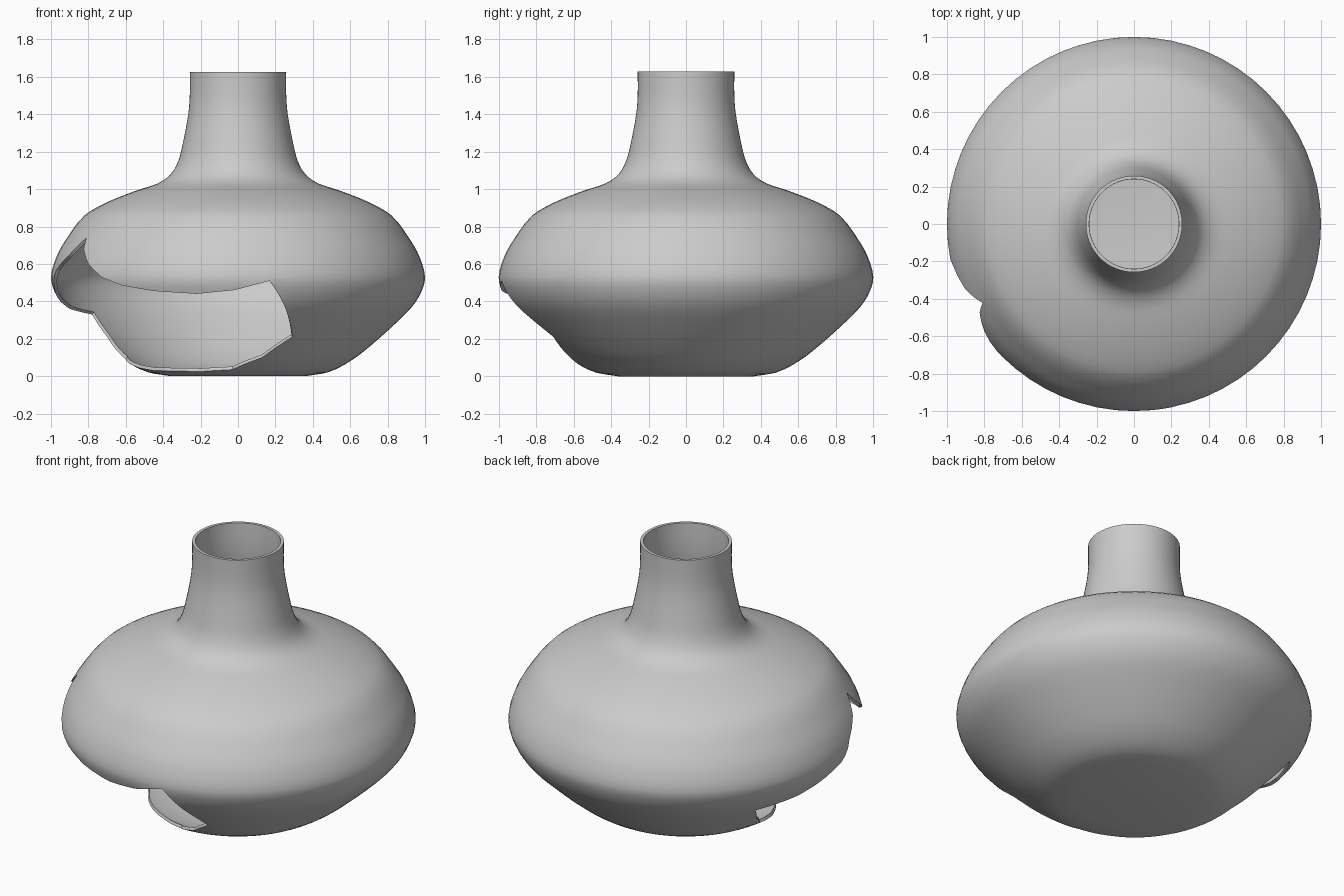
import bpy, bmesh, math

if "Cube" in bpy.data.objects:
    bpy.data.objects.remove(bpy.data.objects["Cube"])

# Outer profile (radius, height), foot to mouth
PROFILE = [(0.36, 0.0), (0.48, 0.02), (0.60, 0.08), (0.70, 0.155), (0.83, 0.27), (0.93, 0.37),
           (0.98, 0.45), (1.0, 0.53), (0.97, 0.64), (0.92, 0.73), (0.82, 0.86), (0.70, 0.93),
           (0.55, 0.99), (0.43, 1.03), (0.36, 1.08), (0.32, 1.15), (0.298, 1.23),
           (0.266, 1.40), (0.258, 1.50), (0.258, 1.627)]
SIDES = 64
START = -1.5 * math.pi

# Broken edge: (x, z, side) with side -1 in front, +1 behind
BREAK = [(-0.81, 0.74, -1), (-0.825, 0.68, -1), (-0.80, 0.60, -1), (-0.73, 0.53, -1),
         (-0.62, 0.485, -1), (-0.45, 0.455, -1), (-0.22, 0.44, -1), (-0.02, 0.46, -1),
         (0.17, 0.51, -1), (0.29, 0.21, -1), (0.13, 0.10, -1), (-0.03, 0.035, -1),
         (-0.20, 0.025, -1), (-0.45, 0.03, -1), (-0.53, 0.045, -1), (-0.60, 0.09, 1),
         (-0.70, 0.21, 1), (-0.78, 0.33, 1), (-0.90, 0.36, 1), (-0.95, 0.40, 1),
         (-0.98, 0.47, -1), (-0.97, 0.57, -1), (-0.90, 0.65, -1)]


def slope(i):
    a, b = PROFILE[max(i - 1, 0)], PROFILE[min(i + 1, len(PROFILE) - 1)]
    return (b[0] - a[0]) / (b[1] - a[1])


def radius(z):
    """Smooth radius of the body at height z."""
    i = 0
    while i < len(PROFILE) - 2 and z > PROFILE[i + 1][1]:
        i += 1
    (r0, z0), (r1, z1) = PROFILE[i], PROFILE[i + 1]
    h = z1 - z0
    t = min(max((z - z0) / h, 0), 1)
    return ((2*t**3 - 3*t**2 + 1) * r0 + (t**3 - 2*t**2 + t) * h * slope(i)
            + (3*t**2 - 2*t**3) * r1 + (t**3 - t**2) * h * slope(i + 1))


def unroll(x, z, side):
    r = radius(z)
    a = math.atan2(side * math.sqrt(max(r*r - x*x, 0)), x)
    return (a - 2 * math.pi if a > math.pi / 2 else a, z)


def inside(p, poly):
    hit = False
    for (x0, y0), (x1, y1) in zip(poly, poly[1:] + poly[:1]):
        if (y0 > p[1]) != (y1 > p[1]) and p[0] < x0 + (p[1] - y0) * (x1 - x0) / (y1 - y0):
            hit = not hit
    return hit


# Unrolled sheet: angle along x, height along y
bm = bmesh.new()
levels = []
for (_, z0), (_, z1) in zip(PROFILE, PROFILE[1:]):
    levels += [z0 + (z1 - z0) * k / 3 for k in range(3)]
levels.append(PROFILE[-1][1])
grid = [[bm.verts.new((START + 2 * math.pi * i / SIDES, z, 0)) for i in range(SIDES + 1)] for z in levels]
for lo, hi in zip(grid, grid[1:]):
    for i in range(SIDES):
        bm.faces.new((lo[i], lo[i + 1], hi[i + 1], hi[i]))

# Score the sheet along the break and remove the missing piece
poly = [unroll(*p) for p in BREAK]
for (x0, y0), (x1, y1) in zip(poly, poly[1:] + poly[:1]):
    near = [f for f in bm.faces
            if max(v.co.x for v in f.verts) >= min(x0, x1) - 1e-4
            and min(v.co.x for v in f.verts) <= max(x0, x1) + 1e-4
            and max(v.co.y for v in f.verts) >= min(y0, y1) - 1e-4
            and min(v.co.y for v in f.verts) <= max(y0, y1) + 1e-4]
    geom = set(near)
    for f in near:
        geom.update(f.edges)
        geom.update(f.verts)
    bmesh.ops.bisect_plane(bm, geom=list(geom), dist=1e-5, plane_co=(x0, y0, 0),
                           plane_no=(y1 - y0, x0 - x1, 0))
gone = [f for f in bm.faces if inside(f.calc_center_median(), poly)]
bmesh.ops.delete(bm, geom=gone, context='FACES')

# Roll the sheet up, close the seam and the foot
for v in bm.verts:
    a, z = v.co.x, v.co.y
    r = radius(z)
    v.co = (r * math.cos(a), r * math.sin(a), z)
bmesh.ops.remove_doubles(bm, verts=bm.verts[:], dist=1e-4)
foot = [e for e in bm.edges if e.is_boundary and all(v.co.z < 1e-5 for v in e.verts)]
centre = bm.verts.new((0, 0, 0))
for e in foot:
    a, b = sorted(e.verts, key=lambda v: math.atan2(v.co.y, v.co.x))
    if a.co.x * b.co.y - a.co.y * b.co.x < 0:
        a, b = b, a
    bm.faces.new((centre, b, a))

mesh = bpy.data.meshes.new("broken_vase")
bm.to_mesh(mesh)
bm.free()
vase = bpy.data.objects.new("broken_vase", mesh)
bpy.context.collection.objects.link(vase)

# Wall thickness, inward
wall = vase.modifiers.new("wall", 'SOLIDIFY')
wall.thickness = 0.018
wall.offset = -1
bpy.context.view_layer.objects.active = vase
vase.select_set(True)
bpy.ops.object.modifier_apply(modifier="wall")
bpy.ops.object.shade_smooth_by_angle(angle=math.radians(35))
